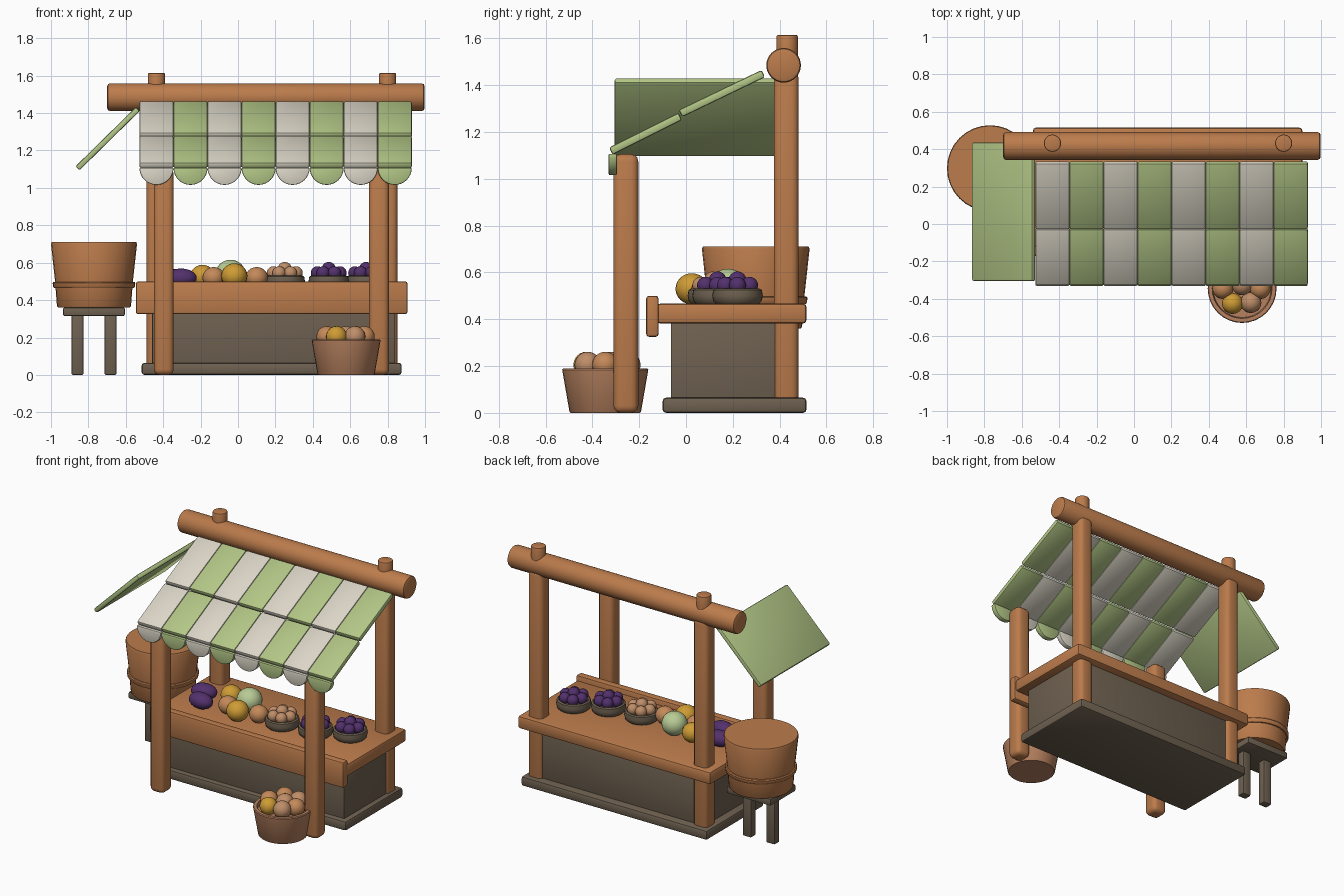
import bpy, bmesh, math
from mathutils import Matrix, Vector

if "Cube" in bpy.data.objects:
    bpy.data.objects.remove(bpy.data.objects["Cube"])


def material(name, r, g, b):
    m = bpy.data.materials.new(name)
    m.diffuse_color = (r, g, b, 1)
    m.use_nodes = True
    m.node_tree.nodes["Principled BSDF"].inputs["Base Color"].default_value = m.diffuse_color
    return m


WOOD = material("orange wood", 0.50, 0.20, 0.072)
DARK = material("grey brown wood", 0.155, 0.118, 0.08)
GREEN = material("green cloth", 0.45, 0.57, 0.24)
CREAM = material("cream cloth", 0.71, 0.67, 0.57)
BASKET = material("basket wood", 0.47, 0.22, 0.115)
PURPLE = material("purple fruit", 0.085, 0.03, 0.15)
YELLOW = material("yellow fruit", 0.62, 0.33, 0.035)
ORANGE = material("orange fruit", 0.55, 0.25, 0.10)
PEACH = material("peach fruit", 0.52, 0.27, 0.14)
MELON = material("pale green fruit", 0.48, 0.60, 0.30)


def finish(name, bm, mat, bevel=0, segs=2, matrix=None):
    if bevel:
        sharp = [e for e in bm.edges if len(e.link_faces) == 2 and e.calc_face_angle() > 0.8]
        bmesh.ops.bevel(bm, geom=sharp, offset=bevel, segments=segs, profile=0.5,
                        affect='EDGES', clamp_overlap=True)
    if matrix:
        bm.transform(matrix)
    bmesh.ops.recalc_face_normals(bm, faces=bm.faces)
    me = bpy.data.meshes.new(name)
    bm.to_mesh(me)
    bm.free()
    me.materials.append(mat)
    ob = bpy.data.objects.new(name, me)
    bpy.context.collection.objects.link(ob)
    return ob


def box(name, centre, size, mat, bevel=0.012, rot=None, segs=2):
    bm = bmesh.new()
    bmesh.ops.create_cube(bm, size=1)
    bm.transform(Matrix.Diagonal((*size, 1)))
    m = Matrix.Translation(centre)
    return finish(name, bm, mat, bevel, segs, m @ rot if rot else m)


def span(name, lo, hi, mat, bevel=0.012, segs=2):
    lo, hi = Vector(lo), Vector(hi)
    return box(name, (lo + hi) / 2, hi - lo, mat, bevel, None, segs)


def cylinder(name, centre, r, depth, mat, bevel=0.01, axis='Z'):
    bm = bmesh.new()
    bmesh.ops.create_cone(bm, cap_ends=True, segments=32, radius1=r, radius2=r, depth=depth)
    rot = Matrix.Rotation(math.pi / 2, 4, 'Y') if axis == 'X' else Matrix()
    return finish(name, bm, mat, bevel, 2, Matrix.Translation(centre) @ rot)


def lathe(name, centre, profile, mat):
    bm = bmesh.new()
    vs = [bm.verts.new((r, 0, z)) for r, z in profile]
    es = [bm.edges.new(p) for p in zip(vs, vs[1:])]
    bmesh.ops.spin(bm, geom=vs + es, axis=(0, 0, 1), cent=(0, 0, 0),
                   angle=math.tau, steps=32)
    bmesh.ops.remove_doubles(bm, verts=bm.verts, dist=1e-4)
    return finish(name, bm, mat, 0, 2, Matrix.Translation(centre))


def ball(name, centre, r, mat, scale=(1, 1, 1), turn=0):
    bm = bmesh.new()
    bmesh.ops.create_uvsphere(bm, u_segments=20, v_segments=12, radius=r)
    m = Matrix.Translation(centre) @ Matrix.Rotation(turn, 4, 'Z') @ Matrix.Diagonal((*scale, 1))
    return finish(name, bm, mat, 0, 2, m)


# Counter: base, skirting, table top, front board
span("counter_base", (-0.46, -0.065, 0.03), (0.84, 0.46, 0.40), DARK, 0.006)
span("counter_skirting", (-0.515, -0.10, 0), (0.875, 0.515, 0.065), DARK, 0.015)
span("counter_top", (-0.54, -0.125, 0.382), (0.90, 0.515, 0.467), WOOD, 0.015)
span("counter_front_board", (-0.546, -0.17, 0.325), (0.906, -0.117, 0.50), WOOD, 0.012)

# Posts, pegs and ridge log
for side, xf, xb in (("left", -0.397, -0.436), ("right", 0.754, 0.80)):
    span(f"front_post_{side}", (xf - 0.053, -0.31, 0), (xf + 0.053, -0.204, 1.105), WOOD, 0.03, 3)
    span(f"back_post_{side}", (xb - 0.053, 0.375, 0.01), (xb + 0.053, 0.481, 1.46), WOOD, 0.03, 3)
    cylinder(f"peg_{side}", (xb, 0.432, 1.53), 0.046, 0.17, WOOD, 0.008)
cylinder("ridge_log", (0.149, 0.417, 1.485), 0.074, 1.697, WOOD, 0.015, 'X')

# Striped awning: two rows of panels and a scalloped edge
STRIPE = 0.182
for i in range(8):
    x = -0.527 + STRIPE * (i + 0.5)
    cloth = GREEN if i % 2 else CREAM
    rows = (("upper", (0.325, 1.447), (-0.018, 1.282)), ("lower", (-0.03, 1.264), (-0.316, 1.121)))
    for row, (y1, z1), (y0, z0) in rows:
        a = math.atan2(z1 - z0, y1 - y0)
        box(f"awning_{row}_{i}", (x, (y0 + y1) / 2, (z0 + z1) / 2),
            (STRIPE, math.hypot(y1 - y0, z1 - z0) + 0.012, 0.034), cloth, 0.009,
            Matrix.Rotation(a, 4, 'X'))
    # half disc hanging from the front edge
    bm = bmesh.new()
    rim = [bm.verts.new((0.091 * math.cos(t), 0, -0.091 * math.sin(t)))
           for t in (math.pi * k / 16 for k in range(17))]
    face = bm.faces.new(rim)
    ext = bmesh.ops.extrude_face_region(bm, geom=[face])
    moved = [v for v in ext["geom"] if isinstance(v, bmesh.types.BMVert)]
    bmesh.ops.translate(bm, verts=moved, vec=(0, 0.036, 0))
    finish(f"scallop_{i}", bm, cloth, 0.006, 2, Matrix.Translation((x, -0.331, 1.107)))

# Green side flap
box("side_flap", (-0.697, 0.066, 1.263), (0.453, 0.742, 0.03), GREEN, 0.009,
    Matrix.Rotation(-math.radians(44.5), 4, 'Y'))

# Barrel on a small stand
BX, BY = -0.77, 0.298
lathe("barrel", (BX, BY, 0), [(0, 0.36), (0.192, 0.36), (0.198, 0.368), (0.208, 0.50),
                              (0.230, 0.70), (0.226, 0.71), (0, 0.71)], WOOD)
lathe("barrel_band", (BX, BY, 0), [(0.195, 0.466), (0.214, 0.466), (0.219, 0.472),
                                   (0.221, 0.492), (0.216, 0.498), (0.195, 0.498)], WOOD)
box("stand_top", (BX, BY, 0.338), (0.33, 0.27, 0.046), DARK, 0.008)
for side in (-1, 1):
    box(f"stand_leg_{side}", (BX + side * 0.088, BY, 0.165), (0.064, 0.055, 0.33), DARK, 0.008)

# Fruit basket on the ground
lathe("basket", (0.578, -0.345, 0), [(0, 0), (0.148, 0), (0.153, 0.006), (0.184, 0.184),
                                     (0.180, 0.19), (0.160, 0.19), (0.155, 0.165), (0, 0.165)], BASKET)
basket_fruit = [(0.475, -0.345, ORANGE), (0.578, -0.325, PEACH), (0.675, -0.345, ORANGE),
                (0.527, -0.425, YELLOW), (0.625, -0.42, PEACH), (0.525, -0.25, ORANGE),
                (0.63, -0.25, PEACH)]
for i, (x, y, m) in enumerate(basket_fruit):
    ball(f"basket_fruit_{i}", (x, y, 0.205), 0.056, m)

# Three bowls of small fruit
for b, (x, y, m) in enumerate([(0.25, 0.115, PEACH), (0.485, 0.135, PURPLE), (0.685, 0.22, PURPLE)]):
    lathe(f"bowl_{b}", (x, y, 0.465), [(0, 0), (0.09, 0), (0.103, 0.012), (0.108, 0.035),
                                       (0.104, 0.06), (0.094, 0.066), (0.085, 0.055), (0, 0.05)], DARK)
    ball(f"bowl_{b}_fruit_top", (x, y, 0.566), 0.038, m)
    for k in range(6):
        t = math.tau * k / 6
        ball(f"bowl_{b}_fruit_{k}", (x + 0.06 * math.cos(t), y + 0.06 * math.sin(t), 0.545), 0.036, m)

# Loose fruit on the counter
loose = [(-0.02, 0.025, 0.07, YELLOW), (-0.19, 0.20, 0.066, YELLOW), (-0.13, 0.08, 0.06, ORANGE),
         (0.10, 0.08, 0.06, ORANGE), (-0.04, 0.18, 0.08, MELON)]
for i, (x, y, r, m) in enumerate(loose):
    ball(f"loose_fruit_{i}", (x, y, 0.46 + r), r, m, (1, 1, 0.95))
for i, (x, y, t) in enumerate([(-0.305, 0.04, -0.1), (-0.365, 0.16, 0.2)]):
    ball(f"aubergine_{i}", (x, y, 0.518), 0.085, PURPLE, (1, 0.68, 0.6), t)

# Smooth shading with crisp edges
bpy.ops.object.select_all(action='SELECT')
bpy.context.view_layer.objects.active = bpy.context.scene.objects[0]
bpy.ops.object.shade_smooth_by_angle(angle=math.radians(35))
